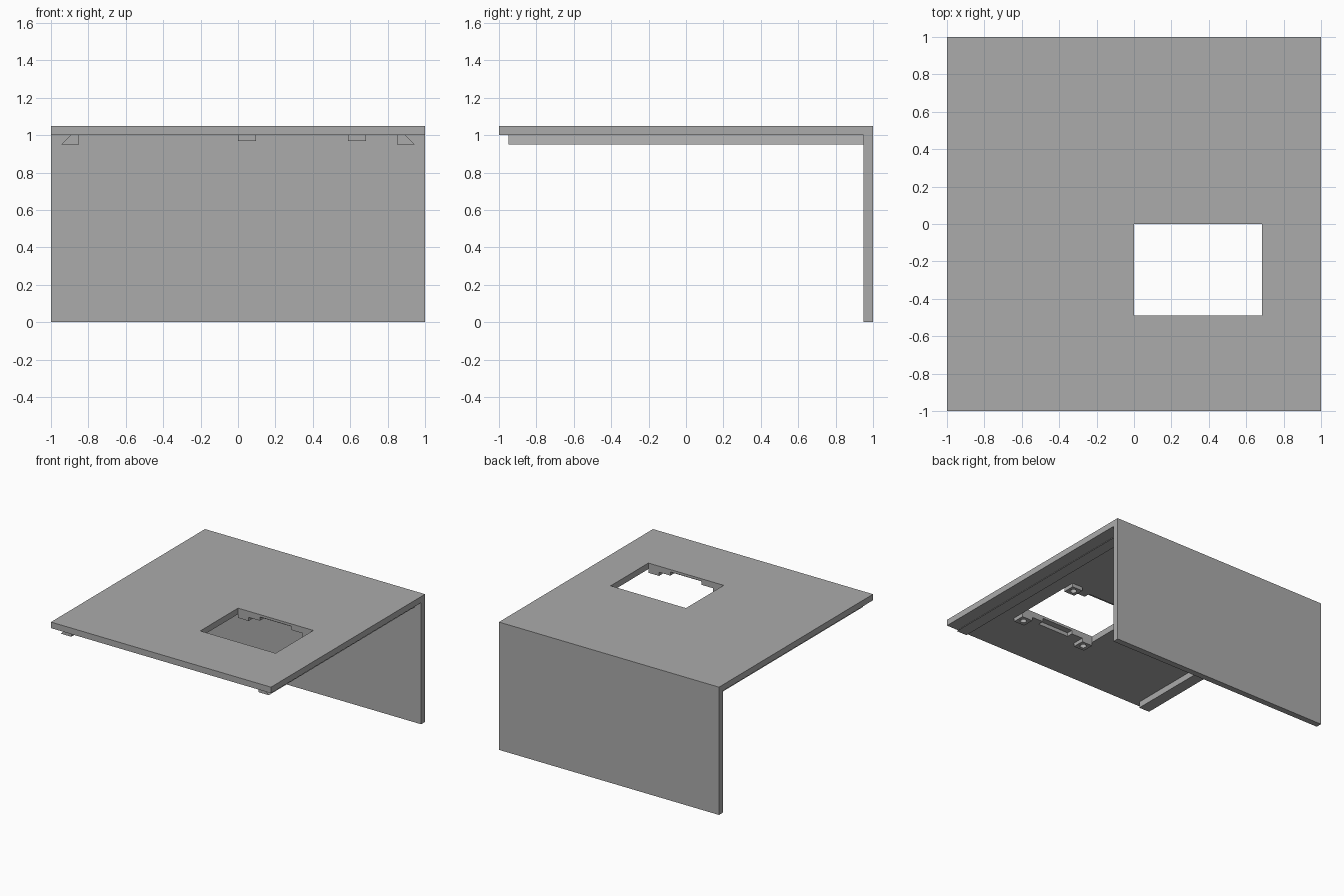
import bpy, bmesh
from mathutils import Matrix

cube = bpy.data.objects.get("Cube")
if cube:
    bpy.data.objects.remove(cube, do_unlink=True)

grey = bpy.data.materials.new("plain grey")
grey.use_nodes = True
colour = (0.41, 0.41, 0.41, 1)
grey.diffuse_color = colour
grey.node_tree.nodes["Principled BSDF"].inputs["Base Color"].default_value = colour


def finish(name, bm):
    mesh = bpy.data.meshes.new(name)
    bmesh.ops.recalc_face_normals(bm, faces=bm.faces)
    bm.to_mesh(mesh)
    bm.free()
    mesh.materials.append(grey)
    obj = bpy.data.objects.new(name, mesh)
    bpy.context.collection.objects.link(obj)
    return obj


def box(name, x0, x1, y0, y1, z0, z1):
    bm = bmesh.new()
    middle = Matrix.Translation(((x0 + x1) / 2, (y0 + y1) / 2, (z0 + z1) / 2))
    size = Matrix.Diagonal((x1 - x0, y1 - y0, z1 - z0, 1))
    bmesh.ops.create_cube(bm, size=1, matrix=middle @ size)
    return finish(name, bm)


def cylinder(name, x, y, z, radius, depth):
    bm = bmesh.new()
    bmesh.ops.create_cone(bm, cap_ends=True, segments=24, radius1=radius,
                          radius2=radius, depth=depth,
                          matrix=Matrix.Translation((x, y, z)))
    return finish(name, bm)


def prism(name, profile, y0, y1):
    bm = bmesh.new()
    face = bm.faces.new([bm.verts.new((x, y0, z)) for x, z in profile])
    swept = bmesh.ops.extrude_face_region(bm, geom=[face])["geom"]
    verts = [v for v in swept if isinstance(v, bmesh.types.BMVert)]
    bmesh.ops.translate(bm, verts=verts, vec=(0, y1 - y0, 0))
    return finish(name, bm)


def cut(obj, cutter):
    # Apply the cut, then discard the cutter
    mod = obj.modifiers.new("cut", "BOOLEAN")
    mod.operation = "DIFFERENCE"
    mod.solver = "EXACT"
    mod.object = cutter
    bpy.context.view_layer.update()
    result = bpy.data.meshes.new_from_object(
        obj.evaluated_get(bpy.context.evaluated_depsgraph_get()))
    obj.modifiers.clear()
    obj.data = result
    bpy.data.objects.remove(cutter, do_unlink=True)


TOP, UNDER = 1.05, 1.0
HOLE_X, HOLE_FRONT, HOLE_BACK = 0.685, -0.49, 0.0
TAB = 0.097

# Top plate with rectangular opening
plate = box("top_plate", -1, 1, -1, 1, UNDER, TOP)
cut(plate, box("opening_cutter", 0, HOLE_X, HOLE_FRONT, HOLE_BACK, 0.9, 1.2))

# Shallow underside recesses at the front and back of the opening
for y0, y1 in ((HOLE_FRONT - 0.05, HOLE_FRONT + 0.1), (HOLE_BACK - 0.1, HOLE_BACK + 0.05)):
    cut(plate, box("recess_cutter", 0.2, 0.485, y0, y1, 0.9, UNDER + 0.03))

# Back panel
box("back_panel", -1, 1, 0.95, 1, 0, UNDER)

# Dovetail rails under both sides
for side, sign in (("left", 1), ("right", -1)):
    profile = [(0.85, 0.95), (0.945, 0.95), (0.895, UNDER), (0.85, UNDER)]
    prism(side + "_rail", [(sign * x, z) for x, z in profile], -0.95, 0.95)

# Four screw tabs at the corners of the opening
for end, y in (("front", HOLE_FRONT - TAB), ("back", HOLE_BACK)):
    for side, x in (("left", HOLE_X - TAB), ("right", 0)):
        tab = box(f"{end}_{side}_tab", x, x + TAB, y, y + TAB, 0.97, UNDER)
        cut(tab, cylinder("screw_cutter", x + TAB / 2, y + TAB / 2, 0.98, 0.025, 0.1))
